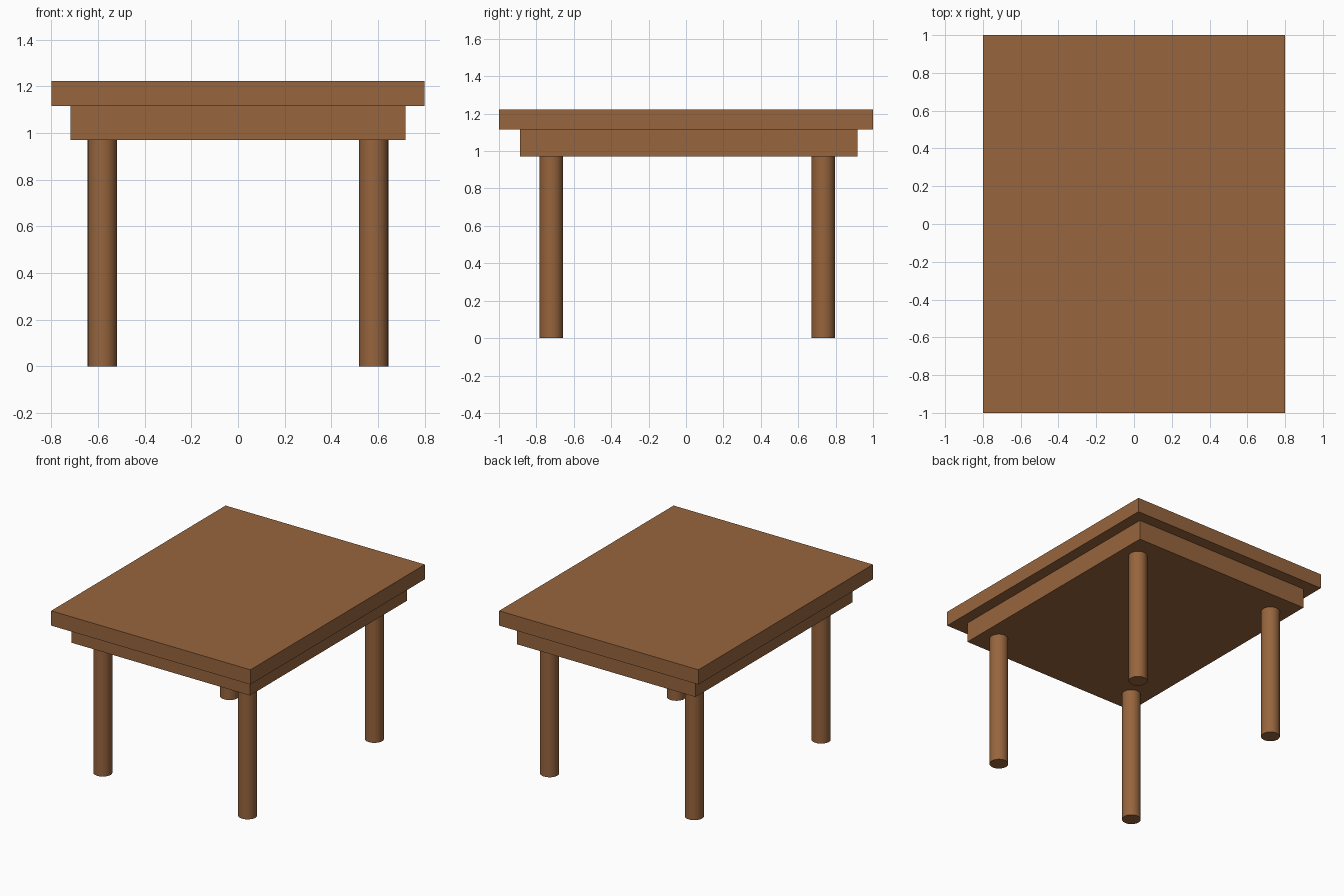
import bpy
import math

if "Cube" in bpy.data.objects:
    bpy.data.objects.remove(bpy.data.objects["Cube"])

wood = bpy.data.materials.new("brown wood")
wood.diffuse_color = (0.31, 0.13, 0.047, 1)
wood.use_nodes = True
wood.node_tree.nodes["Principled BSDF"].inputs["Base Color"].default_value = wood.diffuse_color


def box(name, x0, x1, y0, y1, z0, z1):
    bpy.ops.mesh.primitive_cube_add(
        size=1, location=((x0 + x1) / 2, (y0 + y1) / 2, (z0 + z1) / 2))
    ob = bpy.context.object
    ob.name = name
    ob.scale = (x1 - x0, y1 - y0, z1 - z0)
    bpy.ops.object.transform_apply(location=False, rotation=False, scale=True)
    ob.data.materials.append(wood)


def leg(name, x, y, height=0.97, radius=0.063):
    bpy.ops.mesh.primitive_cylinder_add(
        vertices=32, radius=radius, depth=height, location=(x, y, height / 2))
    ob = bpy.context.object
    ob.name = name
    bpy.ops.object.shade_smooth_by_angle(angle=math.radians(30))
    ob.data.materials.append(wood)


# Tabletop and the slightly off-centre solid apron under it
box("tabletop", -0.8, 0.8, -1.0, 1.0, 1.115, 1.222)
box("apron", -0.717, 0.717, -0.887, 0.916, 0.97, 1.115)

# Four round legs
for row, y in (("front", -0.72), ("back", 0.734)):
    for side, x in (("left", -0.581), ("right", 0.581)):
        leg(f"{row}_{side}_leg", x, y)
